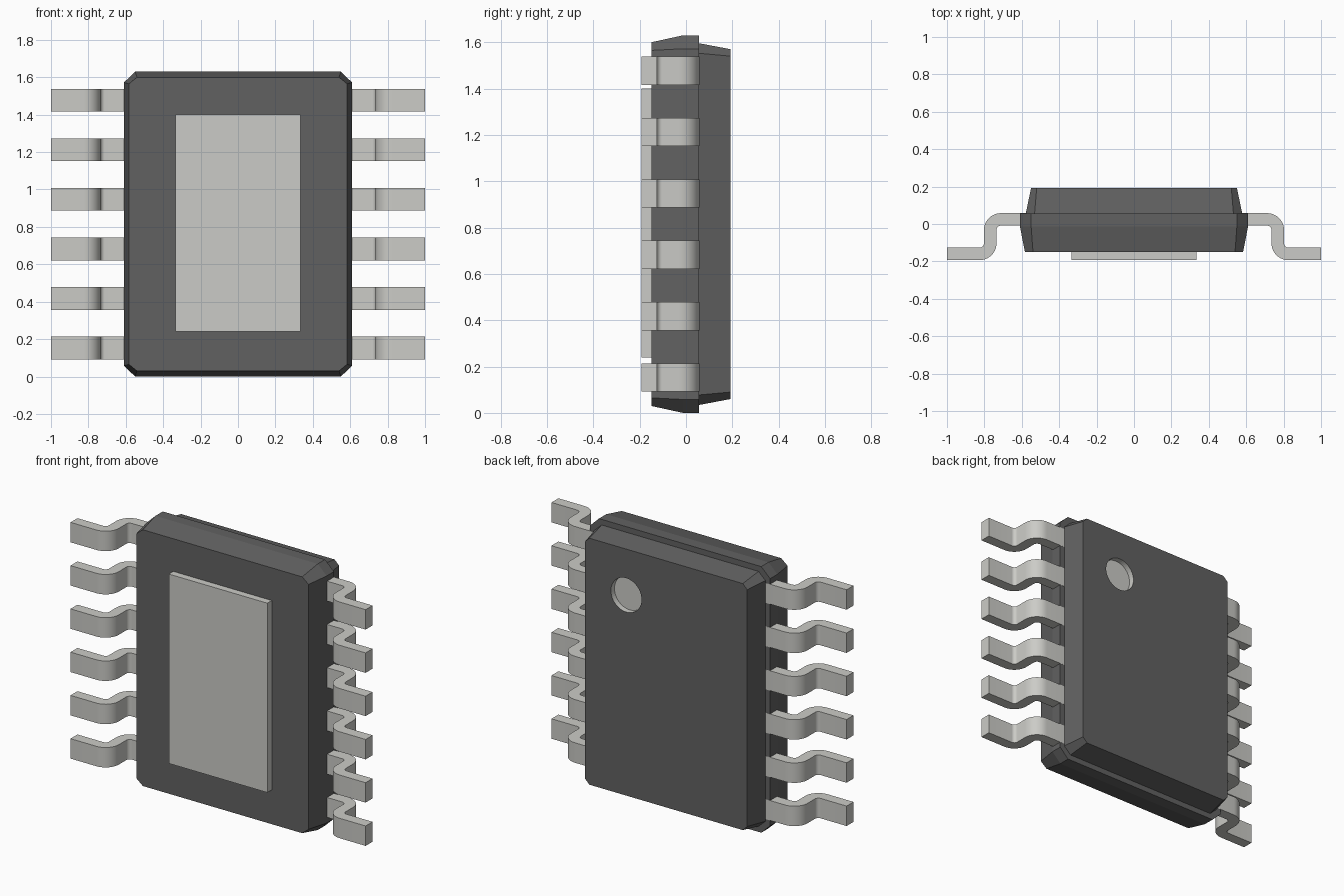
import bpy, bmesh, math
from mathutils import Matrix

if "Cube" in bpy.data.objects:
    bpy.data.objects.remove(bpy.data.objects["Cube"])

MID_Z = 0.815


def material(name, rgb):
    m = bpy.data.materials.new(name)
    m.diffuse_color = (*rgb, 1)
    m.use_nodes = True
    m.node_tree.nodes["Principled BSDF"].inputs["Base Color"].default_value = m.diffuse_color
    return m


plastic = material("dark_plastic", (0.12, 0.12, 0.12))
metal = material("pale_metal", (0.6, 0.6, 0.57))


def make(name, bm, mat):
    bmesh.ops.recalc_face_normals(bm, faces=bm.faces)
    me = bpy.data.meshes.new(name)
    bm.to_mesh(me)
    bm.free()
    me.materials.append(mat)
    ob = bpy.data.objects.new(name, me)
    bpy.context.collection.objects.link(ob)
    return ob


def loft(name, layers, mat):
    """Stack of chamfered rectangles: (y, half_x, half_z, corner_x, corner_z)."""
    bm = bmesh.new()
    rings = []
    for y, hx, hz, cx, cz in layers:
        pts = [(hx, -cz), (hx, cz), (cx, hz), (-cx, hz),
               (-hx, cz), (-hx, -cz), (-cx, -hz), (cx, -hz)]
        rings.append([bm.verts.new((x, y, MID_Z + z)) for x, z in pts])
    for a, b in zip(rings, rings[1:]):
        for i in range(8):
            j = (i + 1) % 8
            bm.faces.new((a[i], a[j], b[j], b[i]))
    bm.faces.new(rings[0])
    bm.faces.new(rings[-1])
    return make(name, bm, mat)


# Two halves of the package body
loft("body_front_half", [(-0.15, 0.583, 0.785, 0.54, 0.75),
                         (-0.013, 0.61, 0.815, 0.55, 0.757),
                         (0.057, 0.61, 0.815, 0.55, 0.757)], plastic)
back = loft("body_back_half", [(0.05, 0.58, 0.782, 0.532, 0.738),
                               (0.193, 0.55, 0.755, 0.52, 0.725)], plastic)

# Round recess marking the first pin, lined in the pale colour
bm = bmesh.new()
bmesh.ops.create_cone(bm, cap_ends=True, segments=48, radius1=0.104, radius2=0.104, depth=0.2,
                      matrix=Matrix.Translation((0.27, 0.258, 1.288)) @ Matrix.Rotation(math.pi / 2, 4, 'X'))
cutter = make("mark_cutter", bm, metal)
cutter.hide_render = True
cutter.hide_set(True)
back.data.materials.append(metal)
cut = back.modifiers.new("mark", 'BOOLEAN')
cut.operation = 'DIFFERENCE'
cut.solver = 'EXACT'
cut.material_mode = 'TRANSFER'
cut.object = cutter

# Thermal pad on the front
bm = bmesh.new()
bmesh.ops.create_cube(bm, size=1, matrix=Matrix.Translation((0, -0.1665, 0.82)) @
                      Matrix.Diagonal((0.668, 0.053, 1.16, 1)))
make("thermal_pad", bm, metal)


# Gull-wing leads
def arc(cx, cy, r, a0, a1, n=10):
    angles = [math.radians(a0 + (a1 - a0) * i / n) for i in range(n + 1)]
    return [(cx + r * math.cos(a), cy + r * math.sin(a)) for a in angles]


BIG, SMALL = 0.09, 0.023
upper, lower = (0.712, -0.032), (0.825, -0.103)
profile = ([(0.56, 0.058)] + arc(*upper, BIG, 90, 0) + arc(*lower, SMALL, 180, 270)
           + [(1.0, -0.126), (1.0, -0.193)]
           + arc(*lower, BIG, 270, 180) + arc(*upper, SMALL, 0, 90) + [(0.56, -0.009)])


def lead(name, side, z):
    bm = bmesh.new()
    face = bm.faces.new([bm.verts.new((side * x, y, z - 0.061)) for x, y in profile])
    ext = bmesh.ops.extrude_face_region(bm, geom=[face], use_keep_orig=True)
    bmesh.ops.translate(bm, vec=(0, 0, 0.122),
                        verts=[v for v in ext["geom"] if isinstance(v, bmesh.types.BMVert)])
    ob = make(name, bm, metal)
    ob.data.shade_smooth()
    ob.data.set_sharp_from_angle(angle=math.radians(30))


for label, side in (("right", 1), ("left", -1)):
    for i in range(6):
        lead(f"lead_{label}_{i + 1}", side, MID_Z + (i - 2.5) * 0.265)
